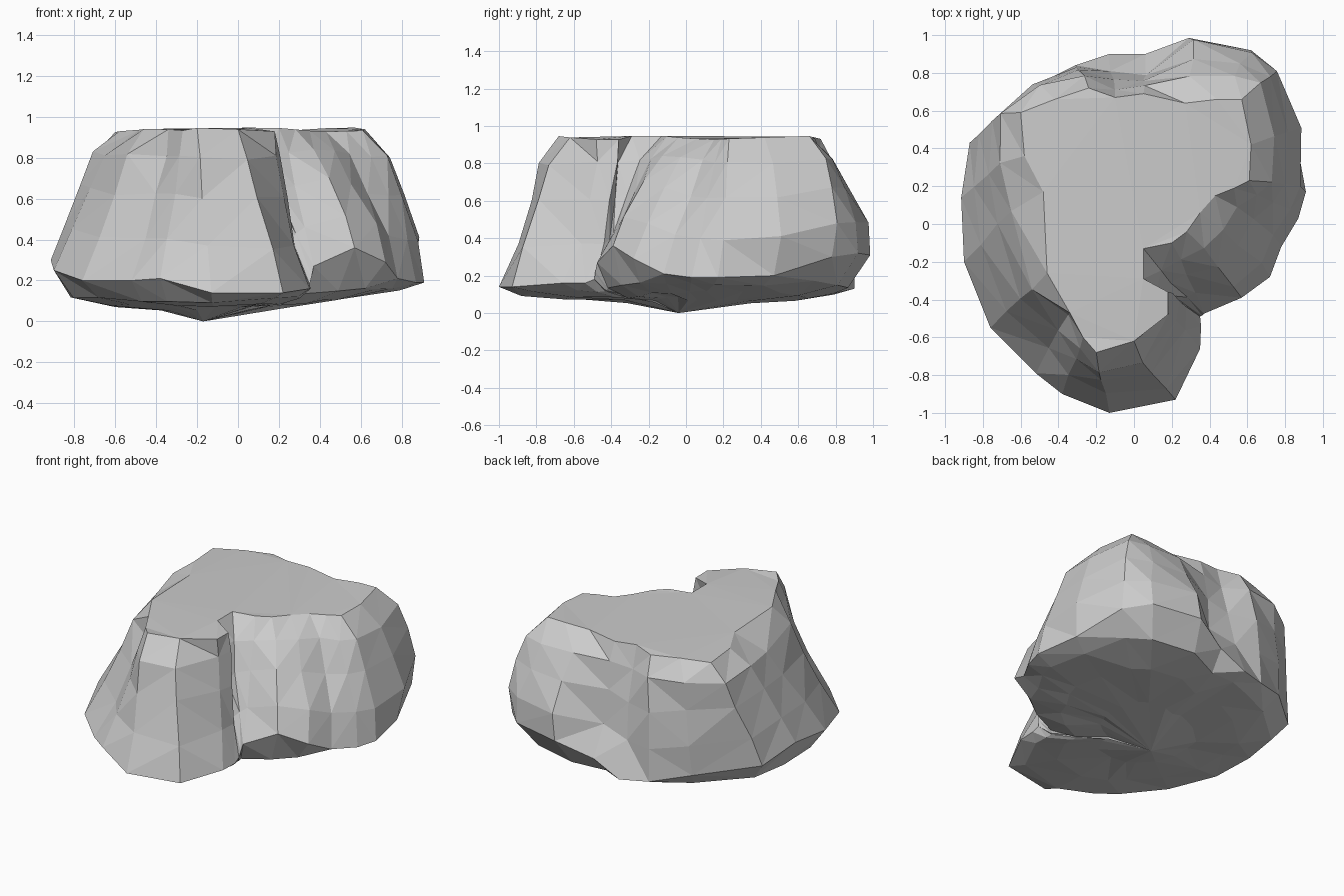
import bpy, bmesh, math, random
from mathutils import Vector

if "Cube" in bpy.data.objects:
    bpy.data.objects.remove(bpy.data.objects["Cube"])

random.seed(4)

# Lower rim of the boulder: widest outline, counter-clockwise from the right
RIM = [(.91, .17, .19), (.855, .47, .2), (.75, .78, .3), (.62, .92, .32), (.29, .985, .31),
       (.06, .9, .22), (-.13, .9, .13), (-.31, .84, .14), (-.55, .72, .2), (-.87, .43, .24),
       (-.915, .14, .3), (-.9, -.2, .25), (-.76, -.55, .2), (-.52, -.79, .2), (-.38, -.9, .21),
       (-.13, -1, .14), (.22, -.93, .14), (.35, -.66, .16), (.355, -.54, .16), (.35, -.49, .18),
       (.36, -.485, .22), (.37, -.475, .27), (.57, -.39, .36), (.72, -.28, .29),
       (.78, -.12, .21), (.87, .03, .19)]

# Plateau edge matching each rim point, including the notch at the front right
TOP = [(.61, .23), (.62, .42), (.57, .66), (.44, .66), (.27, .64), (.05, .69), (-.1, .67),
       (-.24, .72), (-.42, .66), (-.6, .59), (-.58, .36), (-.48, .17), (-.46, -.26),
       (-.34, -.47), (-.27, -.6), (-.2, -.68), (0, -.62), (.18, -.48), (.18, -.36),
       (.05, -.29), (.05, -.13), (.2, -.1), (.28, -.04), (.35, .06), (.43, .15), (.53, .19)]

# Outward swell of each wall column near its foot and near its head (negative = hollow)
LOW = [.05, .11, .08, .08, .1, -.05, -.02, .03, .05, .02, .03, .03, -.01, -.04, -.02, -.02,
       .03, -.06, -.05, -.02, 0, 0, .05, .06, .06, .05]
HIGH = [.07, .08, .1, .1, .08, 0, 0, .05, .08, .07, .08, .1, .05, -.05, 0, .05,
        .06, -.03, -.02, .05, .08, .02, .05, .06, .06, .06]

bm = bmesh.new()


def ring(points):
    return [bm.verts.new(p) for p in points]


def bridge(a, b):
    n = len(a)
    for i in range(n):
        bm.faces.new((a[i], a[(i + 1) % n], b[(i + 1) % n], b[i]))


def wall(t):
    pts = []
    w = min(max((t - .28) / .58, 0), 1)
    for (x, y, z), (u, v), lo, hi in zip(RIM, TOP, LOW, HIGH):
        p = Vector((x, y, z)).lerp(Vector((u, v, .935)), t)
        if 0 < t < 1:
            p += Vector((x, y - .1, 0)).normalized() * (lo + (hi - lo) * w)
            p += Vector([random.uniform(-.01, .01) for _ in range(3)])
            p.y = min(p.y, 1)
        elif t == 1:
            p.z += random.uniform(-.01, .012)
        pts.append(p)
    return pts


def under(scale, height, blend):
    c = Vector((-.1, 0, 0))
    pts = []
    for p in RIM:
        q = c + (Vector(p) - c) * scale
        h = height + .07 * max(q.x, 0)
        q.z = p[2] * (1 - blend) + h * blend + random.uniform(-.012, .012)
        pts.append(q)
    return pts


# Walls and underside
rings = [ring(under(.35, .06, 1)), ring(under(.65, .075, 1)), ring(under(.88, .09, .85))]
rings += [ring(wall(t)) for t in (0, .28, .58, .83, 1)]
for a, b in zip(rings, rings[1:]):
    bridge(a, b)

# Shallow point underneath and flat plateau on top
tip = bm.verts.new((-.17, -.04, 0))
low = rings[0]
for i in range(len(low)):
    bm.faces.new((low[(i + 1) % len(low)], low[i], tip))
bm.faces.new(rings[-1])

bmesh.ops.triangulate(bm, faces=bm.faces[:], quad_method='SHORT_EDGE', ngon_method='BEAUTY')
bmesh.ops.recalc_face_normals(bm, faces=bm.faces[:])
mesh = bpy.data.meshes.new("boulder")
bm.to_mesh(mesh)
bm.free()
bpy.context.collection.objects.link(bpy.data.objects.new("boulder", mesh))
